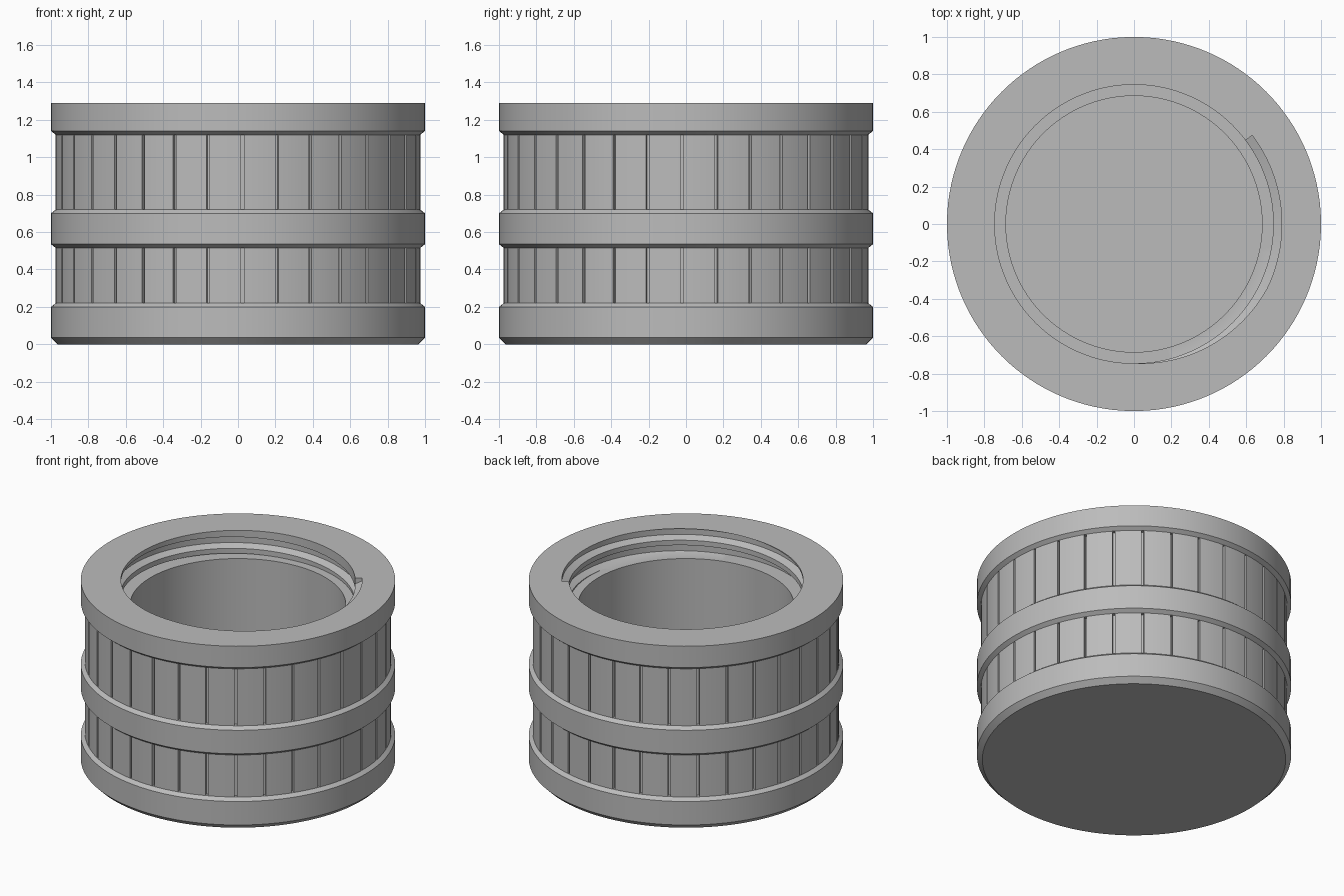
import bpy
import bmesh
import math

if "Cube" in bpy.data.objects:
    bpy.data.objects.remove(bpy.data.objects["Cube"], do_unlink=True)

grey = bpy.data.materials.new("plain_grey")
grey.use_nodes = True
GREY = (0.5, 0.5, 0.5, 1)
grey.diffuse_color = GREY
grey.node_tree.nodes["Principled BSDF"].inputs["Base Color"].default_value = GREY

HEIGHT, LEDGE = 1.29, 1.12
BORE, MOUTH, THREAD = 0.685, 0.745, 0.79
PITCH, HALF = 0.115, 0.04
CORE, PANEL = 0.95, 0.975
PANELS, STEPS = 33, 4
PERIOD = math.tau / PANELS
GAP = 0.016
START = math.radians(-1.3) + 3.5 * PERIOD
ROWS = [(0.22, 0.515), (0.72, 1.12)]


def finish(bm, name):
    bmesh.ops.remove_doubles(bm, verts=bm.verts, dist=0.00001)
    bmesh.ops.recalc_face_normals(bm, faces=bm.faces)
    mesh = bpy.data.meshes.new(name)
    bm.to_mesh(mesh)
    bm.free()
    mesh.materials.append(grey)
    obj = bpy.data.objects.new(name, mesh)
    bpy.context.collection.objects.link(obj)
    bpy.ops.object.select_all(action="DESELECT")
    obj.select_set(True)
    bpy.context.view_layer.objects.active = obj
    bpy.ops.object.shade_smooth_by_angle(angle=math.radians(30))
    return obj


def polar(r, a, z):
    return (r * math.cos(a), r * math.sin(a), z)


def outer_profile():
    pts = [(0, 0), (0.965, 0), (1, 0.035)]
    for low, high in ROWS:
        pts += [(1, low - 0.02), (PANEL, low), (CORE, low),
                (CORE, high), (PANEL, high), (1, high + 0.02)]
    return pts + [(1, HEIGHT)]


def thread_profile(turn):
    """Mouth wall with the helical groove, clipped to the rim and ledge."""
    def radius(z):
        for k in range(2):
            d = abs(z - (HEIGHT - PITCH * (turn + k)))
            if d < HALF:
                return MOUTH + (THREAD - MOUTH) * min(1, 2 - 2 * d / HALF)
        return MOUTH
    levels = [HEIGHT]
    for k in range(2):
        centre = HEIGHT - PITCH * (turn + k)
        levels += [centre + HALF * f for f in (1, 0.5, -0.5, -1)]
    levels.append(LEDGE)
    levels = [min(HEIGHT, max(LEDGE, z)) for z in levels]
    return [(radius(z), z) for z in levels]


# Hollow body with rims, recessed core and threaded mouth
bm = bmesh.new()
columns = []
count = PANELS * STEPS
for i in range(count + 1):
    turn = i / count
    angle = START - turn * math.tau
    profile = (outer_profile() + thread_profile(turn)
               + [(BORE, LEDGE), (BORE, 0.2), (0, 0.2)])
    columns.append([bm.verts.new(polar(r, angle, z)) for r, z in profile])
for left, right in zip(columns, columns[1:]):
    for j in range(len(left) - 1):
        quad = (left[j], left[j + 1], right[j + 1], right[j])
        corners = []
        for v in quad:
            if all((v.co - c.co).length > 0.00001 for c in corners):
                corners.append(v)
        if len(corners) > 2:
            bm.faces.new(corners)
# Blunt end wall where the groove starts at the rim
wall = [(THREAD, HEIGHT), (THREAD, HEIGHT - HALF / 2),
        (MOUTH, HEIGHT - HALF), (MOUTH, HEIGHT)]
bm.faces.new([bm.verts.new(polar(r, START, z)) for r, z in wall])
finish(bm, "threaded_body")

# Rows of curved grip panels separated by narrow slots
for name, (low, high) in zip(("lower_grip_panels", "upper_grip_panels"), ROWS):
    bm = bmesh.new()
    for p in range(PANELS):
        first = START + (p - 0.5) * PERIOD + GAP / 2
        rings = []
        for s in range(STEPS + 1):
            a = first + (PERIOD - GAP) * s / STEPS
            rings.append([bm.verts.new(polar(r, a, z)) for r, z in
                          ((CORE - 0.01, low), (PANEL, low),
                           (PANEL, high), (CORE - 0.01, high))])
        for one, two in zip(rings, rings[1:]):
            for j in range(4):
                k = (j + 1) % 4
                bm.faces.new((one[j], one[k], two[k], two[j]))
        bm.faces.new(rings[0])
        bm.faces.new(rings[-1])
    finish(bm, name)
